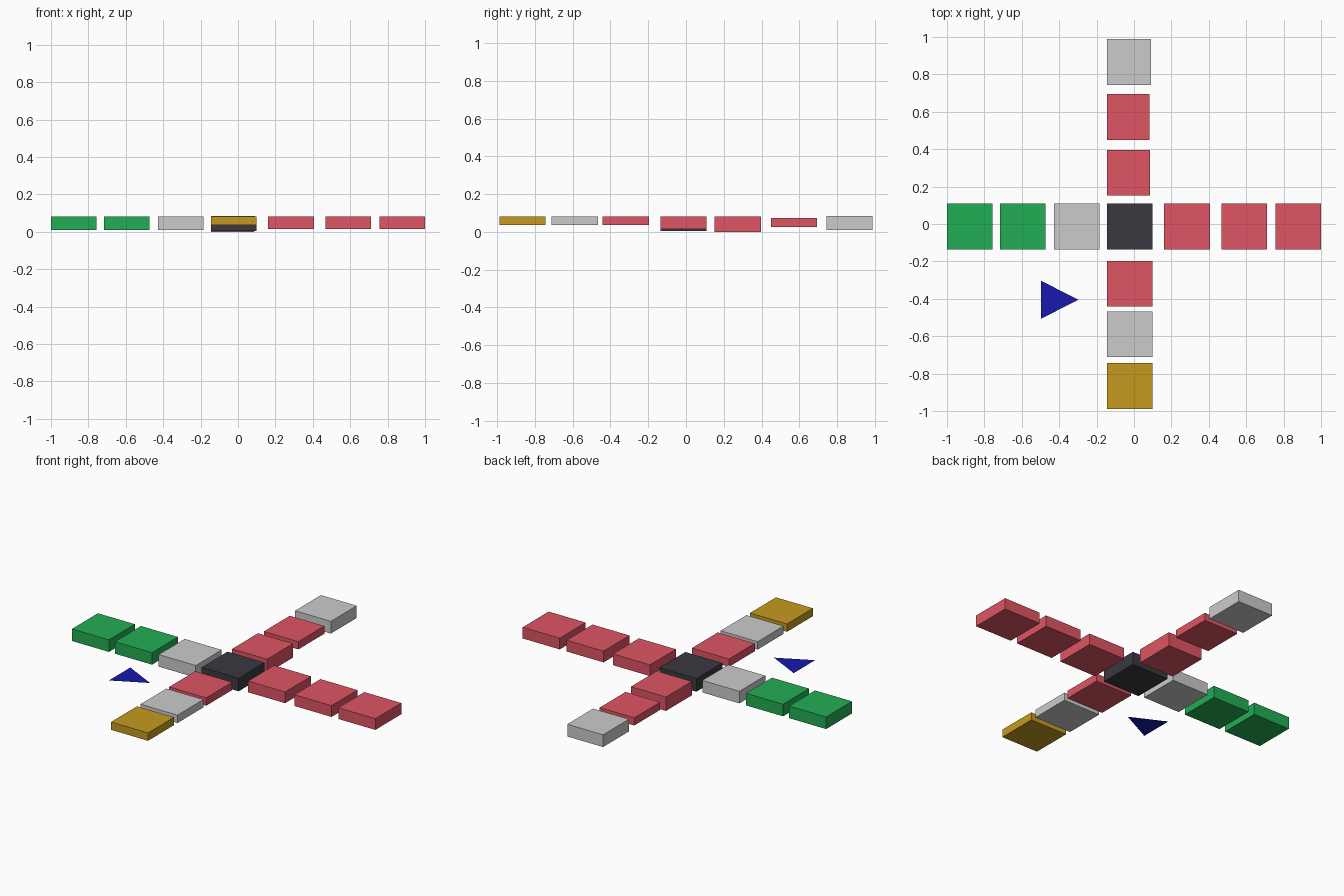
import bpy
import bmesh

if "Cube" in bpy.data.objects:
    bpy.data.objects.remove(bpy.data.objects["Cube"])


def material(name, rgb):
    mat = bpy.data.materials.new(name)
    linear = [(c / 255 / 12.92 if c < 10 else ((c / 255 + 0.055) / 1.055) ** 2.4) for c in rgb]
    mat.diffuse_color = (*linear, 1)
    mat.use_nodes = True
    mat.node_tree.nodes["Principled BSDF"].inputs["Base Color"].default_value = mat.diffuse_color
    return mat


RED = material("red", (222, 85, 100))
GREEN = material("green", (34, 174, 84))
GOLD = material("gold", (196, 155, 32))
BLACK = material("charcoal", (58, 56, 64))
BLUE = material("blue", (24, 24, 175))

SIZE = 0.244


def add_object(name, bm, mat):
    mesh = bpy.data.meshes.new(name)
    bm.to_mesh(mesh)
    bm.free()
    obj = bpy.data.objects.new(name, mesh)
    if mat:
        mesh.materials.append(mat)
    bpy.context.collection.objects.link(obj)


def tile(name, x0, y0, z0, z1, mat=None, width=SIZE):
    """Flat box from its lower left corner."""
    bm = bmesh.new()
    bmesh.ops.create_cube(bm, size=1)
    bmesh.ops.scale(bm, vec=(width, SIZE, z1 - z0), verts=bm.verts)
    bmesh.ops.translate(bm, vec=(x0 + width / 2, y0 + SIZE / 2, (z0 + z1) / 2), verts=bm.verts)
    add_object(name, bm, mat)


# Row of tiles along x
ROW_Y = -0.135
for name, x, z0, mat in [
    ("left_tile_outer", -1.0, 0.011, GREEN),
    ("left_tile_middle", -0.716, 0.011, GREEN),
    ("left_tile_inner", -0.428, 0.011, None),
    ("centre_tile", -0.145, 0.005, BLACK),
    ("right_tile_inner", 0.161, 0.016, RED),
    ("right_tile_middle", 0.467, 0.016, RED),
    ("right_tile_outer", 0.756, 0.016, RED),
]:
    tile(name, x, ROW_Y, z0, 0.083, mat)

# Column of tiles along y
for name, y, z0, z1, width, mat in [
    ("front_tile_outer", -0.988, 0.036, 0.083, 0.244, GOLD),
    ("front_tile_middle", -0.711, 0.036, 0.083, 0.244, None),
    ("front_tile_inner", -0.441, 0.036, 0.083, 0.244, RED),
    ("back_tile_inner", 0.152, 0.0, 0.083, 0.231, RED),
    ("back_tile_middle", 0.450, 0.027, 0.073, 0.228, RED),
    ("back_tile_outer", 0.744, 0.011, 0.084, 0.236, None),
]:
    tile(name, -0.145, y, z0, z1, mat, width)

# Flat arrow pointing to +x
bm = bmesh.new()
bm.faces.new([bm.verts.new(p) for p in
              [(-0.497, -0.304, 0.052), (-0.497, -0.506, 0.052), (-0.296, -0.405, 0.052)]])
add_object("arrow_marker", bm, BLUE)
